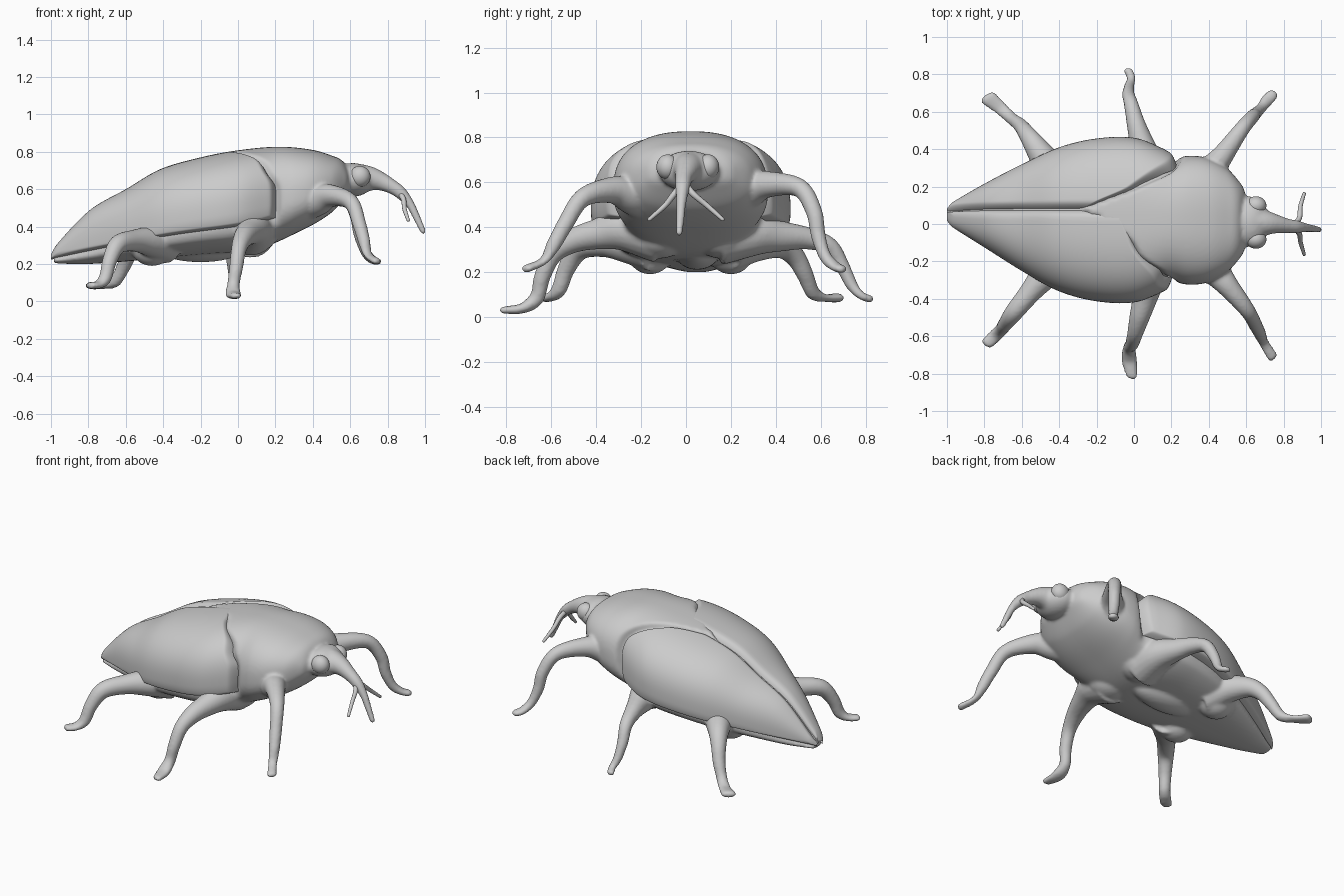
import bpy, bmesh, math
from mathutils import Vector

if "Cube" in bpy.data.objects:
    bpy.data.objects.remove(bpy.data.objects["Cube"])

grey = bpy.data.materials.new("plain grey")
grey.diffuse_color = (0.6, 0.6, 0.6, 1)
grey.use_nodes = True
grey.node_tree.nodes["Principled BSDF"].inputs["Base Color"].default_value = grey.diffuse_color
P = 0.8  # squareness of the body cross-sections


def curve(table, x):
    """Smooth interpolation through (x, value) pairs."""
    n = len(table)
    x = min(max(x, table[0][0]), table[-1][0])
    i = 0
    while i < n - 2 and x > table[i + 1][0]:
        i += 1

    def slope(k):
        a, b = table[max(k - 1, 0)], table[min(k + 1, n - 1)]
        return (b[1] - a[1]) / (b[0] - a[0])
    (x0, v0), (x1, v1) = table[i], table[i + 1]
    h = x1 - x0
    t = (x - x0) / h
    return (v0 * (2*t**3 - 3*t*t + 1) + slope(i) * h * (t**3 - 2*t*t + t)
            + v1 * (3*t*t - 2*t**3) + slope(i + 1) * h * (t**3 - t*t))


def finish(name, verts, faces, closed=True):
    bm = bmesh.new()
    vs = [bm.verts.new(v) for v in verts]
    for f in faces:
        bm.faces.new([vs[i] for i in f])
    bm.normal_update()
    if closed:
        bmesh.ops.recalc_face_normals(bm, faces=bm.faces)
    elif sum(f.normal.z * f.calc_area() for f in bm.faces) < 0:
        bmesh.ops.reverse_faces(bm, faces=bm.faces)
    me = bpy.data.meshes.new(name)
    bm.to_mesh(me)
    bm.free()
    ob = bpy.data.objects.new(name, me)
    bpy.context.collection.objects.link(ob)
    me.materials.append(grey)
    me.shade_smooth()
    return ob


def loft(name, rings):
    n, m = len(rings[0]), len(rings)
    faces = [(i*n + j, i*n + (j+1) % n, (i+1)*n + (j+1) % n, (i+1)*n + j)
             for i in range(m - 1) for j in range(n)]
    faces += [tuple(range(n)), tuple(range((m-1)*n, m*n))]
    return finish(name, [v for r in rings for v in r], faces)


def tube(name, pts, flat=1, sides=20, steps=8):
    """Limb through (x, y, z, radius) points; the last two points are flattened."""
    last = len(pts) - 1
    tabs = [[(i, p[k]) for i, p in enumerate(pts)] for k in range(4)]
    at = lambda t: [curve(tab, t) for tab in tabs]
    span = Vector(pts[-1][:2]) - Vector(pts[0][:2])
    side = Vector((-span.y, span.x, 0)).normalized()
    rings = []
    for i in range(last * steps + 1):
        t = i / steps
        p = at(t)
        thin = 1 + (flat - 1) * min(1, max(0, t - last + 2))
        tan = (Vector(at(min(t + .05, last))[:3]) - Vector(at(max(t - .05, 0))[:3])).normalized()
        up = side.cross(tan).normalized()
        ring = lambda c, s: [c + (side * math.cos(a) + up * (math.sin(a) * thin)) * (p[3] * s)
                             for a in (2 * math.pi * j / sides for j in range(sides))]
        rings.append(ring(Vector(p[:3]), 1))
    for a in (30, 60, 80):
        a = math.radians(a)
        rings.append(ring(Vector(p[:3]) + tan * p[3] * thin * math.sin(a), math.cos(a)))
    return loft(name, rings)


def ball(name, loc, size):
    bpy.ops.mesh.primitive_uv_sphere_add(segments=32, ring_count=20, radius=1, location=loc)
    ob = bpy.context.object
    ob.name = name
    ob.scale = size
    ob.data.materials.append(grey)
    ob.data.shade_smooth()
    return ob


# Outlines and half widths along the length
TOP = [(-1, .27), (-.87, .415), (-.77, .505), (-.6, .6), (-.42, .705), (-.2, .77), (0, .808),
       (.22, .827), (.4, .81), (.5, .78), (.56, .75), (.605, .68)]
RIM = [(-1, .235), (-.8, .31), (-.4, .42), (0, .49), (.4, .58), (.605, .64)]
BOT = [(-1, .205), (-.8, .2), (-.2, .25), (.1, .28), (.3, .36), (.5, .475), (.605, .6)]
WIDE = [(-1, .05), (-.8, .17), (-.6, .285), (-.4, .385), (-.2, .435), (0, .44), (.15, .385), (.25, .325)]
CHEST = [(0, .415), (.12, .36), (.2, .332), (.3, .345), (.4, .33), (.5, .275), (.56, .21), (.59, .16), (.605, .08)]
MID_Y = [(-1, .05), (-.8, .045), (-.4, .025), (.3, .02)]
# Slanted front limit of each wing cover, by angle from the top
FRONT = {1: [(0, -.32), (5, -.29), (10, -.18), (20, .0), (48, .18), (75, .23), (110, .2)],
         -1: [(-12, -.36), (-5, -.29), (8, -.06), (25, .02), (46, .12), (64, .16), (80, .2), (110, .2)]}


def bend(v):
    return math.copysign(abs(v) ** P, v)


def section(x, a, yc, w, top, mid, bot):
    c = bend(math.cos(a))
    return Vector((x, yc + w * bend(math.sin(a)), mid + c * ((top - mid) if c > 0 else (mid - bot))))


# Body: domed thorax at full size, stepping in where the wing covers lie over it
rings = []
for i in range(181):
    x = -.985 + 1.59 * math.sin(math.pi / 2 * i / 180)
    yc, top, mid, bot = [curve(t, x) for t in (MID_Y, TOP, RIM, BOT)]
    w = curve(CHEST, x) if x > 0 else curve(WIDE, x) * .945
    ring = []
    for j in range(128):
        a = math.pi * (2 * j / 128 - 1)
        deg = math.degrees(a)
        xf = curve(FRONT[1], deg) if deg > 5 else curve(FRONT[-1], -deg)
        k = .034 * min(1, max(0, 1 - (x - xf) / .035)) ** 1.5
        k *= min(1, max(0, (125 - abs(deg)) / 25))
        k = min(k, w * .4, (top - mid) * .5)
        ring.append(section(x, a, yc, w - k, top - k, mid, bot))
    rings.append(ring)
trunk = [loft("body", rings)]

# Wing covers: two shells with tucked edges, meeting in a seam a little off centre
NU, NV = 84, 56
for s, name in ((1, "left_wing_cover"), (-1, "right_wing_cover")):
    verts = []
    a1 = math.radians(108)
    for j in range(NV + 1):
        v = (1 - math.cos(math.pi * j / NV)) / 2
        for i in range(NU + 1):
            u = (1 - math.cos(math.pi * i / NU)) / 2
            a = math.radians(6) * s * (1 - v) + a1 * s * v
            xf = curve(FRONT[s], math.degrees(a) * s)
            x = -1 + (xf + 1) * u
            w, yc = curve(WIDE, x), curve(MID_Y, x)
            r = min(.65, max(0, (.083 - yc) / w))
            a0 = math.asin(r ** (1 / P))
            a = a0 * (1 - v) + a1 * s * v
            d = min(xf - x, abs(a - a0) * w, abs(a1 * s - a) * w, (x + 1) * .6 + .012)
            k = min(.045 * max(0, 1 - d / .035) ** 2, w * .5)
            mid, top = curve(RIM, x), curve(TOP, x)
            verts.append(section(x, a, yc, w - k, max(top - k, mid + .01), mid, curve(BOT, x)))
    n = NU + 1
    faces = [(j*n + i, j*n + i + 1, (j+1)*n + i + 1, (j+1)*n + i) for j in range(NV) for i in range(NU)]
    finish(name, verts, faces, closed=False)

# Legs, each from a thick hip to a flattened foot
trunk.append(tube("front_leg_left", [
    (.28, .17, .53, .11), (.39, .27, .56, .085), (.47, .36, .59, .06), (.575, .505, .575, .042), (.63, .57, .47, .037),
    (.65, .59, .36, .033), (.68, .62, .27, .028), (.715, .665, .225, .034), (.745, .695, .213, .03)], .6))
trunk.append(tube("front_leg_right", [
    (.3, -.15, .52, .11), (.42, -.24, .54, .085), (.5, -.33, .565, .06), (.605, -.46, .53, .042),
    (.65, -.54, .41, .037), (.675, -.59, .32, .033), (.695, -.635, .25, .028), (.74, -.71, .215, .03)], .6))
trunk.append(tube("middle_leg_left", [
    (.07, .15, .36, .13), (.07, .3, .37, .1), (.045, .42, .36, .07), (.01, .54, .35, .05), (-.015, .64, .315, .039),
    (-.03, .695, .23, .033), (-.025, .74, .14, .027), (-.015, .78, .095, .025), (-.03, .82, .08, .025)], .7))
trunk.append(tube("middle_leg_right", [
    (.07, -.12, .37, .13), (.08, -.27, .39, .1), (.06, -.39, .37, .07), (.03, -.5, .34, .055), (.005, -.59, .28, .042),
    (-.01, -.64, .18, .037), (-.025, -.665, .085, .034), (-.025, -.73, .038, .044), (-.012, -.815, .03, .032)], .5))
trunk.append(tube("rear_leg_left", [
    (-.4, .18, .31, .11), (-.46, .31, .33, .085), (-.53, .42, .32, .06), (-.575, .485, .27, .046),
    (-.61, .53, .19, .038), (-.655, .565, .11, .033), (-.71, .615, .085, .037), (-.78, .675, .085, .047)], .45))
trunk.append(tube("rear_leg_right", [
    (-.38, -.14, .31, .11), (-.46, -.25, .32, .085), (-.55, -.36, .325, .06), (-.64, -.47, .305, .05),
    (-.685, -.53, .22, .04), (-.71, -.565, .125, .035), (-.745, -.6, .09, .037), (-.785, -.638, .085, .034)], .55))

# Hip bulges and chest keel under the body
for s, side in ((1, "left"), (-1, "right")):
    trunk.append(ball("rear_hip_" + side, (-.46, s * .18 + .02, .285), (.11, .1, .095)))
    trunk.append(ball("middle_hip_" + side, (.08, s * .14 + .02, .36), (.13, .13, .1)))
trunk.append(ball("chest_keel", (-.2, .05, .29), (.24, .1, .08)))

# Head running into the drooping snout
trunk.append(ball("head", (.615, .013, .65), (.11, .135, .09)))
trunk.append(tube("snout", [
    (.6, .015, .65, .09), (.66, .012, .655, .08), (.71, .005, .655, .066), (.76, 0, .643, .051), (.82, -.01, .615, .039),
    (.87, -.015, .58, .034), (.92, -.02, .52, .024), (.955, -.025, .45, .02), (.99, -.03, .375, .016)]))

# Fuse body, limbs and head into one soft skin
bpy.ops.object.select_all(action='DESELECT')
for ob in trunk:
    ob.select_set(True)
bpy.context.view_layer.objects.active = trunk[0]
bpy.ops.object.join()
skin = bpy.context.object
skin.name = "body_legs_and_head"
mod = skin.modifiers.new("fuse", 'REMESH')
mod.mode, mod.voxel_size, mod.use_smooth_shade = 'VOXEL', .01, True
mod = skin.modifiers.new("soften", 'SMOOTH')
mod.factor, mod.iterations = .5, 5

# Eyes and feelers
for s, side in ((1, "left"), (-1, "right")):
    ball("eye_" + side, (.652, s * .09 + .008, .668), (.056, .05, .056))
    tube("feeler_" + side, [(.86, s * .01 - .01, .585, .016), (.885, s * .045 - .01, .545, .014),
                            (.89, s * .095, .495, .012), (.91, s * .163, .435, .009)], sides=10)
